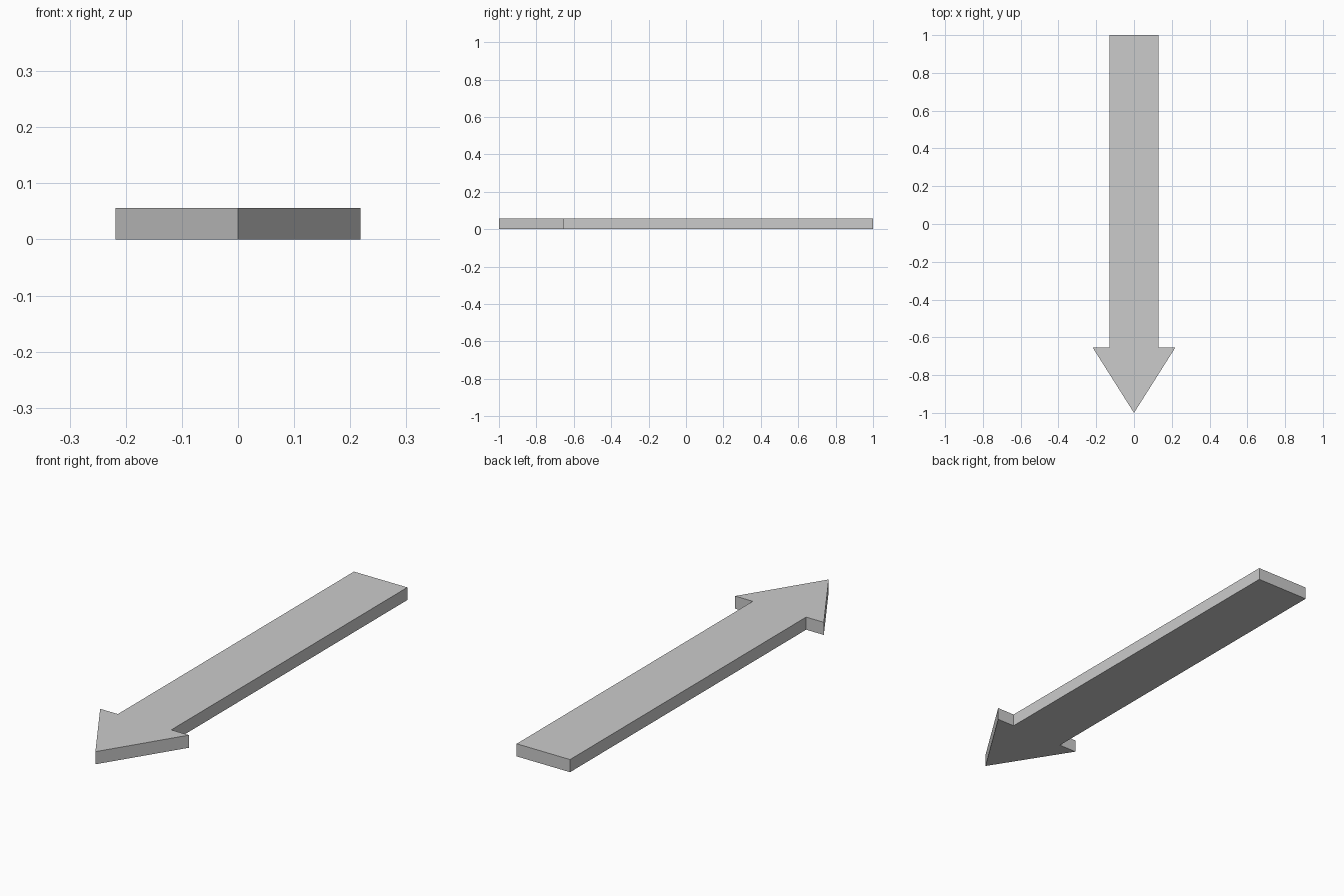
import bpy, bmesh

if "Cube" in bpy.data.objects:
    bpy.data.objects.remove(bpy.data.objects["Cube"])

SHAFT, HEAD, NECK_Y, THICK = 0.131, 0.218, -0.655, 0.056

# Right half of the outline from tail to tip, mirrored for the left half
right = [(SHAFT, 1.0), (SHAFT, NECK_Y), (HEAD, NECK_Y)]
outline = right + [(0.0, -1.0)] + [(-x, y) for x, y in reversed(right)]

# Flat arrow, extruded upwards
bm = bmesh.new()
base = bm.faces.new([bm.verts.new((x, y, 0)) for x, y in outline])
top = bmesh.ops.extrude_face_region(bm, geom=[base], use_keep_orig=True)
bmesh.ops.translate(bm, vec=(0, 0, THICK),
                    verts=[v for v in top["geom"] if isinstance(v, bmesh.types.BMVert)])
bmesh.ops.recalc_face_normals(bm, faces=bm.faces[:])

mesh = bpy.data.meshes.new("arrow")
bm.to_mesh(mesh)
bm.free()
bpy.context.collection.objects.link(bpy.data.objects.new("arrow", mesh))
